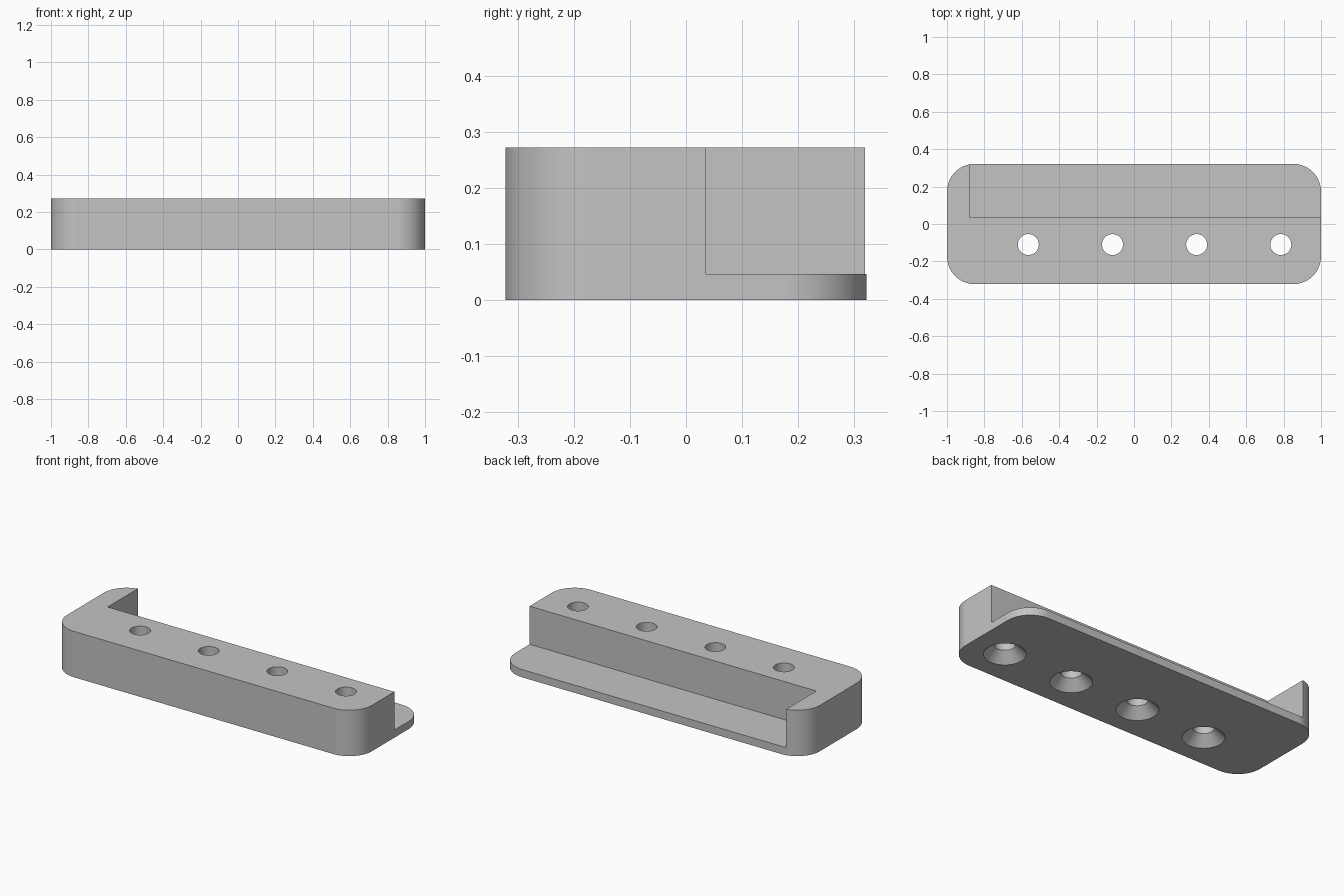
import bpy
import bmesh
from math import cos, sin, pi, radians

default = bpy.data.objects.get("Cube")
if default:
    bpy.data.objects.remove(default, do_unlink=True)

HALF_X, HALF_Y, HEIGHT, CORNER = 1.0, 0.322, 0.272, 0.15
HOLE_Y, HOLE_R, SINK_R = -0.11, 0.056, 0.112
HOLE_X = [-0.565 + 0.45 * i for i in range(4)]

grey = bpy.data.materials.new("plain grey")
grey.use_nodes = True
grey.diffuse_color = (0.55, 0.55, 0.55, 1)
grey.node_tree.nodes["Principled BSDF"].inputs["Base Color"].default_value = grey.diffuse_color


def prism(name, rings):
    """Solid skinned through matching rings of points, from bottom to top."""
    bm = bmesh.new()
    loops = [[bm.verts.new(p) for p in ring] for ring in rings]
    n = len(loops[0])
    for low, high in zip(loops, loops[1:]):
        for i in range(n):
            j = (i + 1) % n
            bm.faces.new((low[i], low[j], high[j], high[i]))
    bm.faces.new(loops[0][::-1])
    bm.faces.new(loops[-1])
    mesh = bpy.data.meshes.new(name)
    bm.to_mesh(mesh)
    bm.free()
    obj = bpy.data.objects.new(name, mesh)
    mesh.materials.append(grey)
    bpy.context.collection.objects.link(obj)
    return obj


def circle(x, y, r, z, n=48):
    return [(x + r * cos(2 * pi * i / n), y + r * sin(2 * pi * i / n), z) for i in range(n)]


def rounded_rectangle(z, steps=14):
    points = []
    for q, (sx, sy) in enumerate([(1, 1), (-1, 1), (-1, -1), (1, -1)]):
        for i in range(steps + 1):
            a = (q + i / steps) * pi / 2
            points.append((sx * (HALF_X - CORNER) + CORNER * cos(a),
                           sy * (HALF_Y - CORNER) + CORNER * sin(a), z))
    return points


def rectangle(x0, x1, y0, y1, z):
    return [(x0, y0, z), (x1, y0, z), (x1, y1, z), (x0, y1, z)]


# Rounded block
block = prism("mounting_block", [rounded_rectangle(0), rounded_rectangle(HEIGHT)])

# Rear step, open at the back and at the left end
cutters = [prism("step_cutter", [rectangle(-0.88, 1.2, 0.036, 0.5, z) for z in (0.046, 0.5)])]

# Through holes, countersunk from below
for x in HOLE_X:
    sections = [(SINK_R + 0.02, -0.02), (HOLE_R, SINK_R - HOLE_R), (HOLE_R, 0.4)]
    cutters.append(prism("hole_cutter", [circle(x, HOLE_Y, r, z) for r, z in sections]))

bpy.context.view_layer.objects.active = block
block.select_set(True)
for cutter in cutters:
    cutter.hide_render = True
    cutter.select_set(False)
    cut = block.modifiers.new("cut", "BOOLEAN")
    cut.operation = "DIFFERENCE"
    cut.solver = "EXACT"
    cut.object = cutter
    bpy.ops.object.modifier_apply(modifier=cut.name)
    bpy.data.objects.remove(cutter, do_unlink=True)

# Smooth curved walls, crisp edges and flat faces
bpy.ops.object.shade_smooth_by_angle(angle=radians(30))
weighted = block.modifiers.new("flat faces", "WEIGHTED_NORMAL")
weighted.keep_sharp = True
